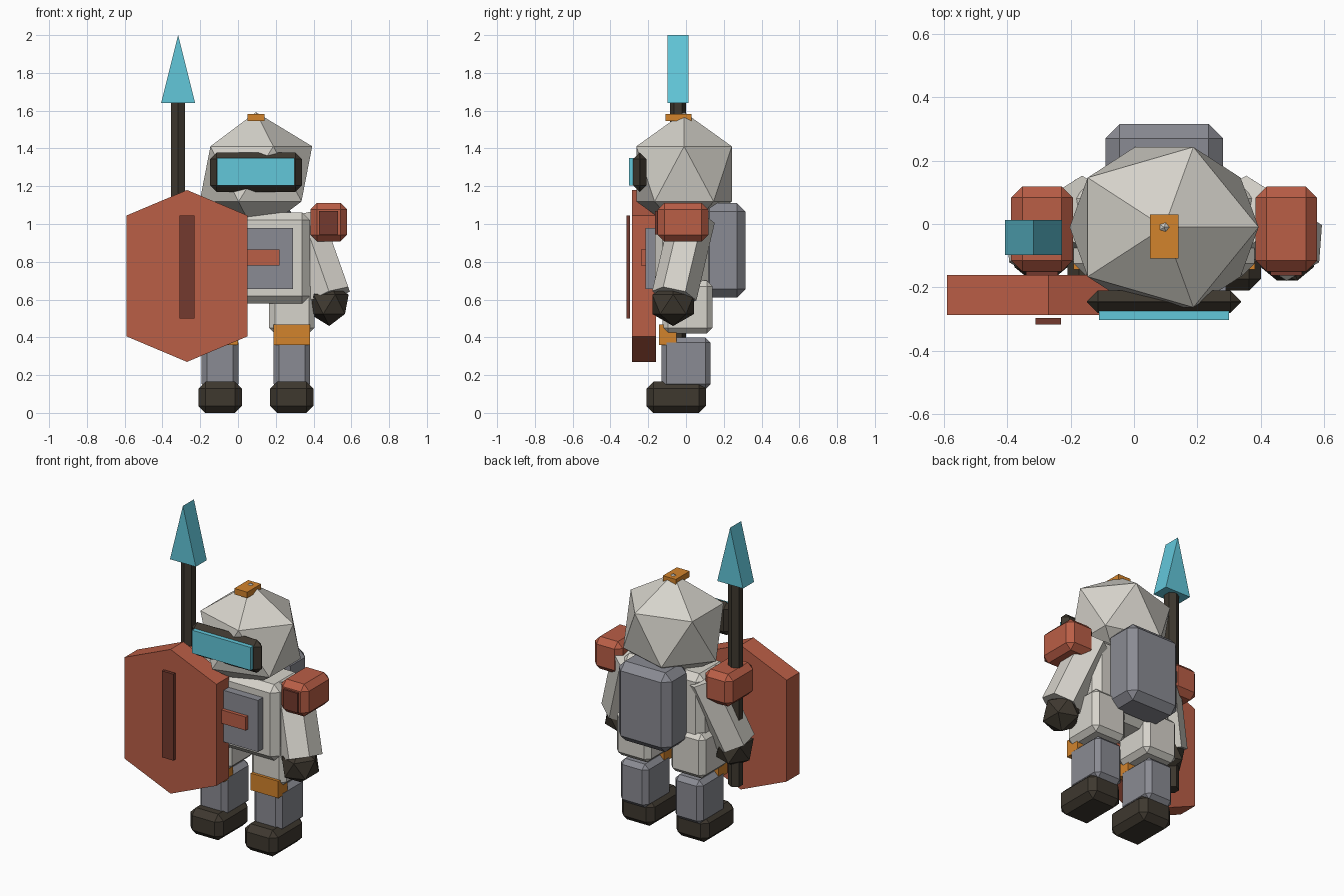
import bpy
import bmesh
from mathutils import Vector, Matrix

if "Cube" in bpy.data.objects:
    bpy.data.objects.remove(bpy.data.objects["Cube"], do_unlink=True)

MID = 0.095  # centre line of the figure


def material(name, *rgb):
    lin = [(c / 255 / 12.92) if c < 11 else ((c / 255 + 0.055) / 1.055) ** 2.4 for c in rgb]
    m = bpy.data.materials.new(name)
    m.use_nodes = True
    m.diffuse_color = (*lin, 1)
    m.node_tree.nodes["Principled BSDF"].inputs["Base Color"].default_value = (*lin, 1)
    return m


SUIT = material("pale suit", 214, 211, 203)
RED = material("brick red", 186, 94, 70)
MAROON = material("dark red", 116, 58, 46)
GREY = material("steel grey", 138, 139, 147)
DARK = material("dark brown", 62, 56, 47)
ORANGE = material("orange", 210, 131, 44)
CYAN = material("cyan", 98, 199, 218)


def finish(name, bm, mat):
    bmesh.ops.recalc_face_normals(bm, faces=bm.faces)
    mesh = bpy.data.meshes.new(name)
    bm.to_mesh(mesh)
    bm.free()
    mesh.materials.append(mat)
    ob = bpy.data.objects.new(name, mesh)
    bpy.context.collection.objects.link(ob)
    return ob


def box(name, mat, x, y, z, bevel=0):
    """Box from (min, max) ranges, with optional chamfered edges."""
    bm = bmesh.new()
    bmesh.ops.create_cube(bm, size=1)
    for v in bm.verts:
        v.co = [r[0] if c < 0 else r[1] for c, r in zip(v.co, (x, y, z))]
    ob = finish(name, bm, mat)
    if bevel:
        mod = ob.modifiers.new("chamfer", "BEVEL")
        mod.width = bevel
        mod.segments = 1
    return ob


def ball(name, mat, centre, radii):
    bm = bmesh.new()
    bmesh.ops.create_icosphere(bm, subdivisions=1, radius=1)
    bmesh.ops.transform(bm, verts=bm.verts,
                        matrix=Matrix.Translation(centre) @ Matrix.Diagonal((*radii, 1)))
    return finish(name, bm, mat)


def hex_rod(name, mat, start, end, radius):
    """Six-sided rod between two points, corners towards the front and back."""
    a, b = Vector(start), Vector(end)
    axis = (b - a).normalized()
    side = Vector((0, 1, 0)).cross(axis).normalized()
    front = axis.cross(side)
    rot = Matrix((side, front, axis)).transposed().to_4x4()
    bm = bmesh.new()
    bmesh.ops.create_cone(bm, cap_ends=True, segments=6, radius1=radius,
                          radius2=radius, depth=(b - a).length)
    bmesh.ops.transform(bm, verts=bm.verts, matrix=Matrix.Translation((a + b) / 2) @ rot)
    return finish(name, bm, mat)


def prism(name, mat, outline, y0, y1):
    """Front outline in x, z, extruded along y."""
    bm = bmesh.new()
    face = bm.faces.new([bm.verts.new((x, y0, z)) for x, z in outline])
    ext = bmesh.ops.extrude_face_region(bm, geom=[face])["geom"]
    bmesh.ops.translate(bm, vec=(0, y1 - y0, 0),
                        verts=[v for v in ext if isinstance(v, bmesh.types.BMVert)])
    return finish(name, bm, mat)


def wide(half, centre=MID):
    return (centre - half, centre + half)


# Torso, chest plate and backpack
box("torso", SUIT, wide(0.285), (-0.165, 0.12), (0.58, 1.06), 0.04)
box("chest_plate", GREY, wide(0.195), (-0.215, -0.15), (0.655, 0.98))
box("chest_bar", RED, wide(0.125), (-0.237, -0.2), (0.78, 0.865))
box("backpack", GREY, wide(0.185), (0.08, 0.315), (0.61, 1.11), 0.045)

# Helmet, visor and top cap
ball("helmet", SUIT, (MID, -0.01, 1.265), (0.333, 0.297, 0.327))
box("visor_frame", DARK, wide(0.243), (-0.28, -0.21), (1.17, 1.378), 0.034)
box("visor_glass", CYAN, wide(0.205), (-0.302, -0.26), (1.205, 1.35))
box("helmet_cap", ORANGE, wide(0.045), (-0.108, 0.03), (1.545, 1.582))

# Limbs, built for each side
for s, side in ((1, "left"), (-1, "right")):
    leg = MID + s * 0.19
    box(side + "_boot", DARK, wide(0.115, leg), (-0.21, 0.105), (0, 0.165), 0.037)
    box(side + "_shin", GREY, wide(0.097, leg), (-0.13, 0.13), (0.125, 0.4), 0.028)
    box(side + "_knee_guard", ORANGE, wide(0.096, leg), (-0.143, -0.05), (0.36, 0.467))
    box(side + "_thigh", SUIT, wide(0.12, leg), (-0.125, 0.14), (0.42, 0.7), 0.03)

    shoulder = MID + s * 0.385
    box(side + "_shoulder_pad", RED, wide(0.097, shoulder), (-0.15, 0.118), (0.908, 1.112), 0.035)
    box(side + "_shoulder_badge", MAROON, wide(0.05, shoulder), (-0.163, -0.14), (0.945, 1.068))
    hex_rod(side + "_arm", SUIT, (MID + s * 0.395, -0.062, 0.62),
            (MID + s * 0.25, 0.035, 1.03), 0.12)
    ball(side + "_hand", DARK, (MID + s * 0.388, -0.068, 0.575), (0.115, 0.13, 0.115))

# Spear
SPEAR = -0.317
hex_rod("spear_pole", DARK, (SPEAR, -0.043, 0.36), (SPEAR, -0.043, 1.66), 0.043)
prism("spear_tip", CYAN, [(SPEAR - 0.09, 1.64), (SPEAR + 0.09, 1.64), (SPEAR, 2.0)], -0.097, 0.013)

# Shield with its centre rib
SHIELD = -0.27
prism("shield", RED, [(SHIELD, 0.27), (SHIELD + 0.32, 0.405), (SHIELD + 0.32, 1.045),
                      (SHIELD, 1.18), (SHIELD - 0.32, 1.045), (SHIELD - 0.32, 0.405)], -0.287, -0.16)
box("shield_rib", MAROON, wide(0.04, SHIELD), (-0.316, -0.296), (0.5, 1.045))
